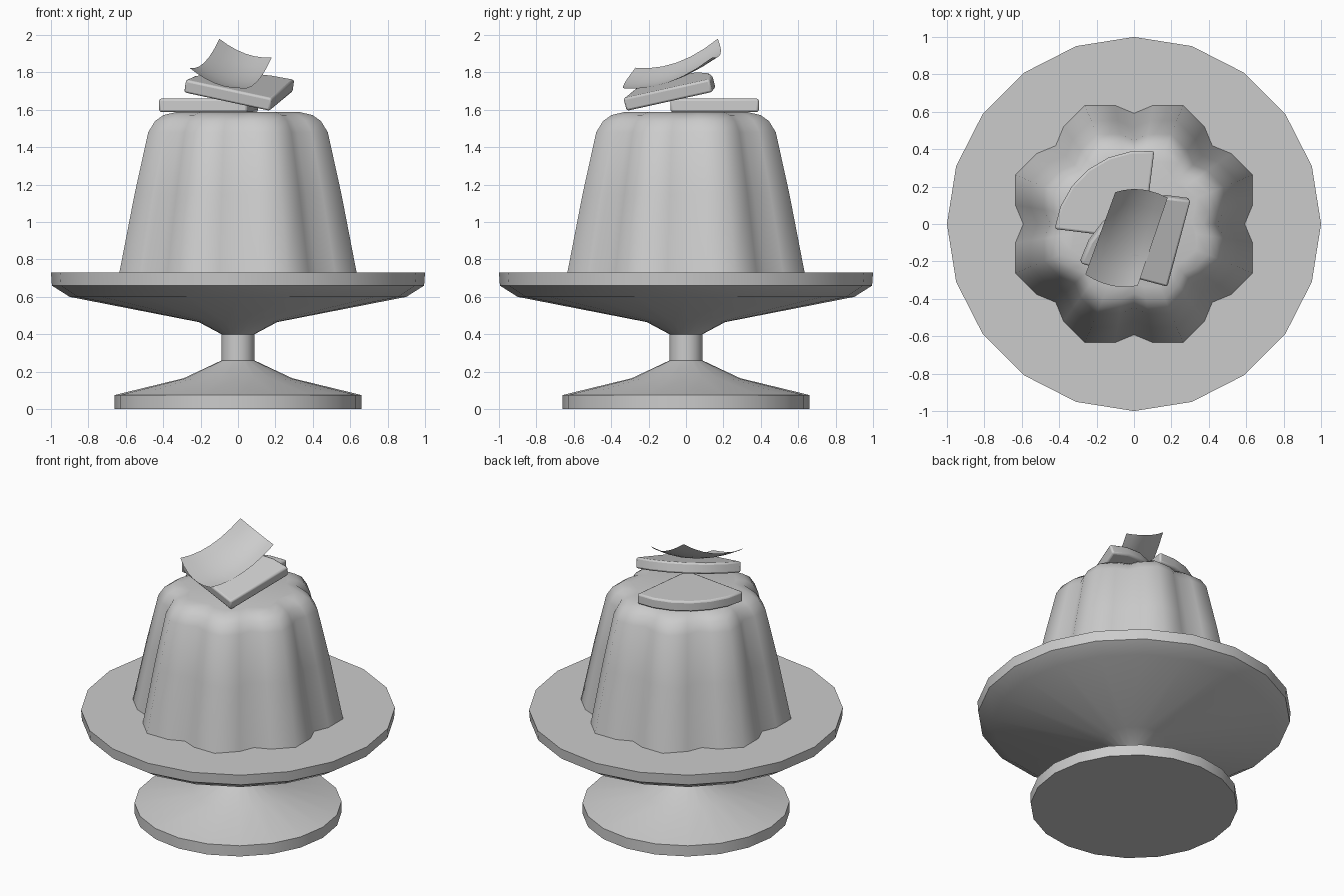
import bpy, bmesh, math
from mathutils import Vector, Matrix

if "Cube" in bpy.data.objects:
    bpy.data.objects.remove(bpy.data.objects["Cube"])

grey = bpy.data.materials.new("plain grey")
grey.diffuse_color = (0.6, 0.6, 0.6, 1)
grey.use_nodes = True
grey.node_tree.nodes["Principled BSDF"].inputs["Base Color"].default_value = grey.diffuse_color


def finish(name, bm, angle=35, bevel=0):
    """Turn a bmesh into a named, shaded object."""
    bmesh.ops.recalc_face_normals(bm, faces=bm.faces)
    mesh = bpy.data.meshes.new(name)
    bm.to_mesh(mesh)
    bm.free()
    mesh.materials.append(grey)
    ob = bpy.data.objects.new(name, mesh)
    bpy.context.collection.objects.link(ob)
    if bevel:
        mod = ob.modifiers.new("soft edge", 'BEVEL')
        mod.width, mod.segments, mod.limit_method = bevel, 2, 'ANGLE'
    bpy.ops.object.select_all(action='DESELECT')
    ob.select_set(True)
    bpy.context.view_layer.objects.active = ob
    bpy.ops.object.shade_smooth_by_angle(angle=math.radians(angle))
    return ob


def loft(name, rings, angle):
    """Skin a stack of closed rings and cap both ends."""
    bm = bmesh.new()
    loops = [[bm.verts.new(p) for p in ring] for ring in rings]
    n = len(loops[0])
    for a, b in zip(loops, loops[1:]):
        for i in range(n):
            j = (i + 1) % n
            bm.faces.new((a[i], a[j], b[j], b[i]))
    bm.faces.new(loops[0][::-1])
    bm.faces.new(loops[-1])
    return finish(name, bm, angle)


def ring(outline, scale, z):
    return [(r * scale * math.cos(a), r * scale * math.sin(a), z) for a, r in outline]


# Cake stand: twenty-sided turned foot, stem and plate
circle = [(math.tau * i / 20, 1) for i in range(20)]
stand_profile = [(0.66, 0), (0.66, 0.075), (0.29, 0.165), (0.088, 0.26), (0.088, 0.40),
                 (0.21, 0.465), (0.90, 0.60), (0.995, 0.66), (1.0, 0.73)]
loft("cake_stand", [ring(circle, r, z) for r, z in stand_profile], 50)

# Moulded pudding: eight rounded lobes with grooves between them
lobe = [(0, 0.595), (9, 0.645), (22.5, 0.69), (36, 0.645)]
scallop = [(math.radians(45 * k + a), r / 0.64) for k in range(8) for a, r in lobe]
pudding_profile = [(0.637, 0.728), (0.555, 1.15), (0.482, 1.48), (0.445, 1.54),
                   (0.40, 1.572), (0.335, 1.587)]
loft("pudding", [ring(scallop, r, z) for r, z in pudding_profile], 55)


# Quarter-round fruit slices
def slice_piece(name, apex, start, slope, radius=0.478, thick=0.072):
    bm = bmesh.new()
    pts = [(0, 0)] + [(radius * math.cos(math.radians(start + 15 * i)),
                       radius * math.sin(math.radians(start + 15 * i))) for i in range(7)]
    base = bm.faces.new([bm.verts.new((x, y, x * slope[0] + y * slope[1])) for x, y in pts])
    up = Vector((-slope[0], -slope[1], 1)).normalized() * thick
    top = bmesh.ops.extrude_face_region(bm, geom=[base])
    bmesh.ops.translate(bm, vec=up, verts=[v for v in top["geom"] if isinstance(v, bmesh.types.BMVert)])
    bmesh.ops.transform(bm, matrix=Matrix.Translation(apex), verts=bm.verts)
    finish(name, bm, 35, 0.012)


slice_piece("flat_fruit_slice", (0.05, -0.085, 1.588), 83, (0, 0))
slice_piece("tilted_fruit_slice", (0.17, -0.32, 1.592), 75, (-0.145, 0.26))

# Curled garnish leaf: sagging sheet between four corners
corners = [Vector(c) for c in ((-0.26, -0.27, 1.825), (0.02, -0.33, 1.715),
                               (0.18, 0.14, 1.88), (-0.10, 0.17, 1.98))]
bm = bmesh.new()
N = 6
grid = []
for j in range(N + 1):
    v = j / N
    row = []
    for i in range(N + 1):
        u = i / N
        p = corners[0].lerp(corners[1], u).lerp(corners[3].lerp(corners[2], u), v)
        p.z -= 0.05 * 4 * v * (1 - v) + 0.03 * 4 * u * (1 - u)
        p.y += 0.03 * 4 * u * (1 - u) * (2 * v - 1)
        row.append(bm.verts.new(p))
    grid.append(row)
for j in range(N):
    for i in range(N):
        bm.faces.new((grid[j][i], grid[j][i + 1], grid[j + 1][i + 1], grid[j + 1][i]))
finish("garnish_leaf", bm, 60)
